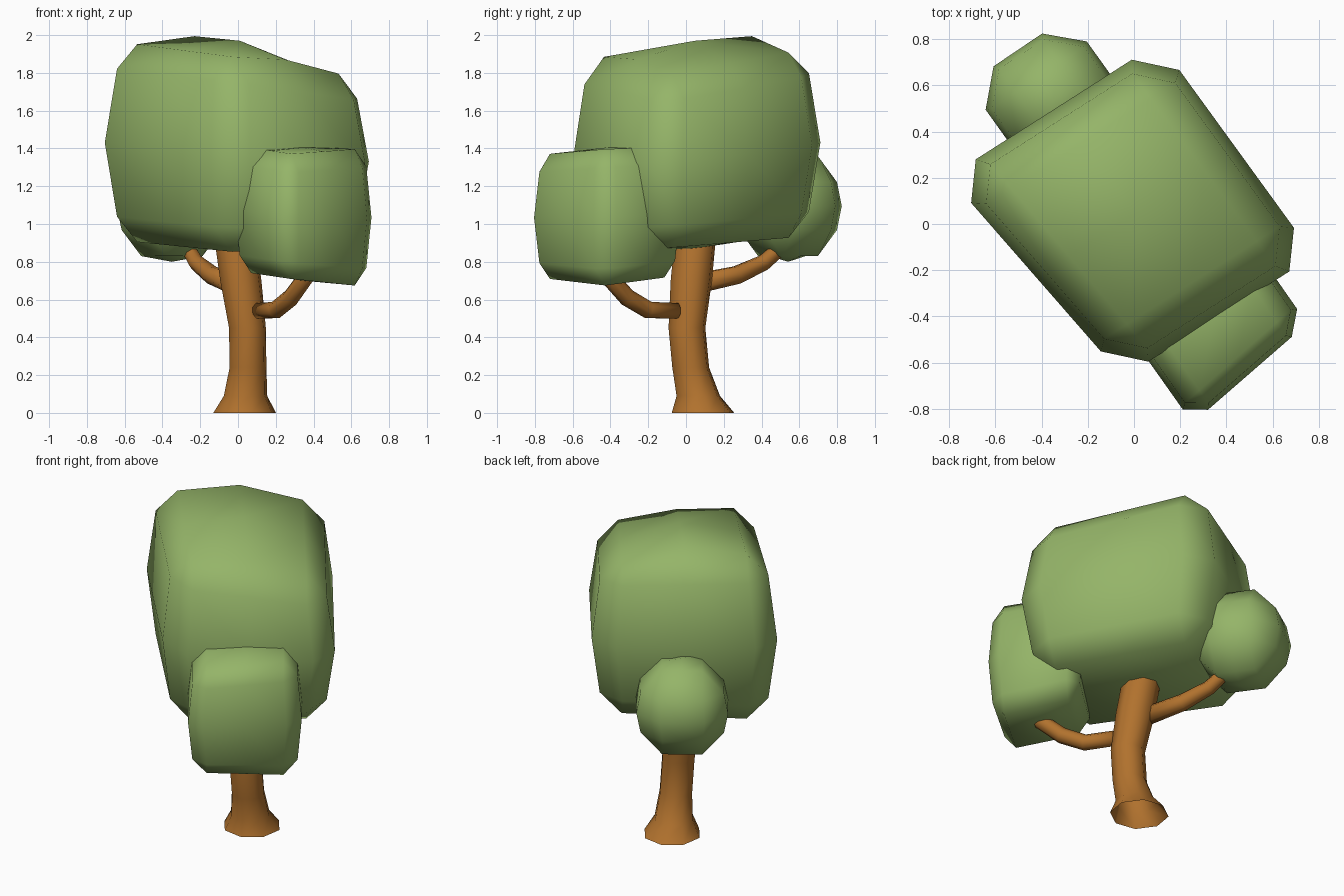
import bpy, bmesh, math
from mathutils import Vector

if "Cube" in bpy.data.objects:
    bpy.data.objects.remove(bpy.data.objects["Cube"])


def material(name, rgb):
    m = bpy.data.materials.new(name)
    m.diffuse_color = (*rgb, 1)
    m.use_nodes = True
    m.node_tree.nodes["Principled BSDF"].inputs["Base Color"].default_value = m.diffuse_color
    return m


LEAF = material("leaf green", (0.30, 0.46, 0.14))
BARK = material("bark brown", (0.44, 0.168, 0.027))


def finish(bm, name, mat):
    for f in bm.faces:
        f.smooth = True
    me = bpy.data.meshes.new(name)
    bm.to_mesh(me)
    bm.free()
    me.materials.append(mat)
    ob = bpy.data.objects.new(name, me)
    bpy.context.collection.objects.link(ob)
    return ob


def crown(name, corners, bevel, bulge=1.1, dome=0.03, ridge=(0, 0)):
    """Chamfered block. corners: (x, y, z bottom, z top) counter-clockwise,
    matching local (-,-), (+,-), (+,+), (-,+). ridge: lift of the top's middle
    line on the front and back halves."""
    bm = bmesh.new()
    bmesh.ops.create_cube(bm, size=2)
    bmesh.ops.bevel(bm, geom=bm.edges[:], offset=bevel, segments=1, affect='EDGES')
    for axis in ((1, 0, 0), (0, 1, 0), (0, 0, 1)):
        bmesh.ops.bisect_plane(bm, geom=bm.verts[:] + bm.edges[:] + bm.faces[:],
                               plane_co=(0, 0, 0), plane_no=axis)
    mid = sum((Vector(c[:2]) for c in corners), Vector((0, 0))) / 4
    for v in bm.verts:
        i, j, k = v.co
        w = [(1 - i) * (1 - j) / 4, (1 + i) * (1 - j) / 4,
             (1 + i) * (1 + j) / 4, (1 - i) * (1 + j) / 4]
        x, y, lo, hi = (sum(a * c[n] for a, c in zip(w, corners)) for n in range(4))
        s = bulge if abs(k) < 0.1 else 1.0
        z = lo + (hi - lo) * (k + 1) / 2
        if abs(i) < 0.1 and abs(j) < 0.1 and abs(k) > 0.9:
            z += dome * k
        if abs(i) < 0.1 and k > 0.9:
            z += ridge[0] if j < -0.1 else ridge[1]
        v.co = (mid.x + (x - mid.x) * s, mid.y + (y - mid.y) * s, z)
    return finish(bm, name, LEAF)


def tube(name, path, sides=8, level=False):
    """Tapered tube through (x, y, z, radius) points."""
    bm = bmesh.new()
    pts = [Vector(p[:3]) for p in path]
    rings = []
    for n, p in enumerate(pts):
        t = pts[min(n + 1, len(pts) - 1)] - pts[max(n - 1, 0)]
        t = Vector((0, 0, 1)) if level else t.normalized()
        a = t.cross(Vector((0.81, 0.58, 0))).normalized()
        b = t.cross(a)
        ring = []
        for s in range(sides):
            ang = 2 * math.pi * (s + 0.5) / sides
            ring.append(bm.verts.new(p + path[n][3] * (a * math.cos(ang) + b * math.sin(ang))))
        rings.append(ring)
    for r0, r1 in zip(rings, rings[1:]):
        for s in range(sides):
            q = (s + 1) % sides
            bm.faces.new((r0[s], r0[q], r1[q], r1[s]))
    if not level:                        # the trunk stays open underneath
        bm.faces.new(rings[0][::-1])
    bm.faces.new(rings[-1])
    return finish(bm, name, BARK)


# Crown masses: front, right, back, left corners
crown("main_crown", [(-0.04, -0.60, 0.84, 1.89), (0.71, -0.12, 0.87, 1.76),
                     (0.10, 0.72, 0.94, 1.92), (-0.73, 0.19, 0.91, 1.97)],
      0.26, 1.1, 0.02, (0.03, 0.065))
crown("front_crown", [(0.26, -0.83, 0.71, 1.36), (0.72, -0.43, 0.66, 1.40),
                      (0.42, 0.00, 0.72, 1.41), (-0.03, -0.42, 0.75, 1.41)],
      0.27, 1.08, 0.01)

# Small back crown, a squarish ball turned with the others
u, v, c, h = Vector((0.58, -0.81)), Vector((0.83, 0.56)), Vector((-0.35, 0.54)), 0.24
ring = [c + h * (a * u + b * v) for a, b in ((1, -1), (1, 1), (-1, 1), (-1, -1))]
crown("back_crown", [(p.x, p.y, 0.83, 1.36) for p in ring], 0.52, 1.1)

# Trunk with flared foot
tube("trunk", [(0.035, 0.09, 0, 0.170), (0.04, 0.065, 0.09, 0.118), (0.053, 0.025, 0.24, 0.1),
               (0.05, 0.005, 0.45, 0.1), (0.015, 0.028, 0.7, 0.112), (-0.01, 0.045, 0.88, 0.112),
               (-0.03, 0.055, 1.0, 0.1)], level=True)

# Branches
tube("front_branch", [(0.11, -0.05, 0.54, 0.045), (0.20, -0.20, 0.545, 0.047),
                      (0.28, -0.31, 0.61, 0.047), (0.36, -0.41, 0.72, 0.045),
                      (0.38, -0.43, 0.78, 0.04)])
tube("back_branch", [(-0.04, 0.08, 0.69, 0.055), (-0.14, 0.27, 0.73, 0.05),
                     (-0.22, 0.41, 0.795, 0.043), (-0.27, 0.51, 0.88, 0.038),
                     (-0.29, 0.54, 0.93, 0.035)])
